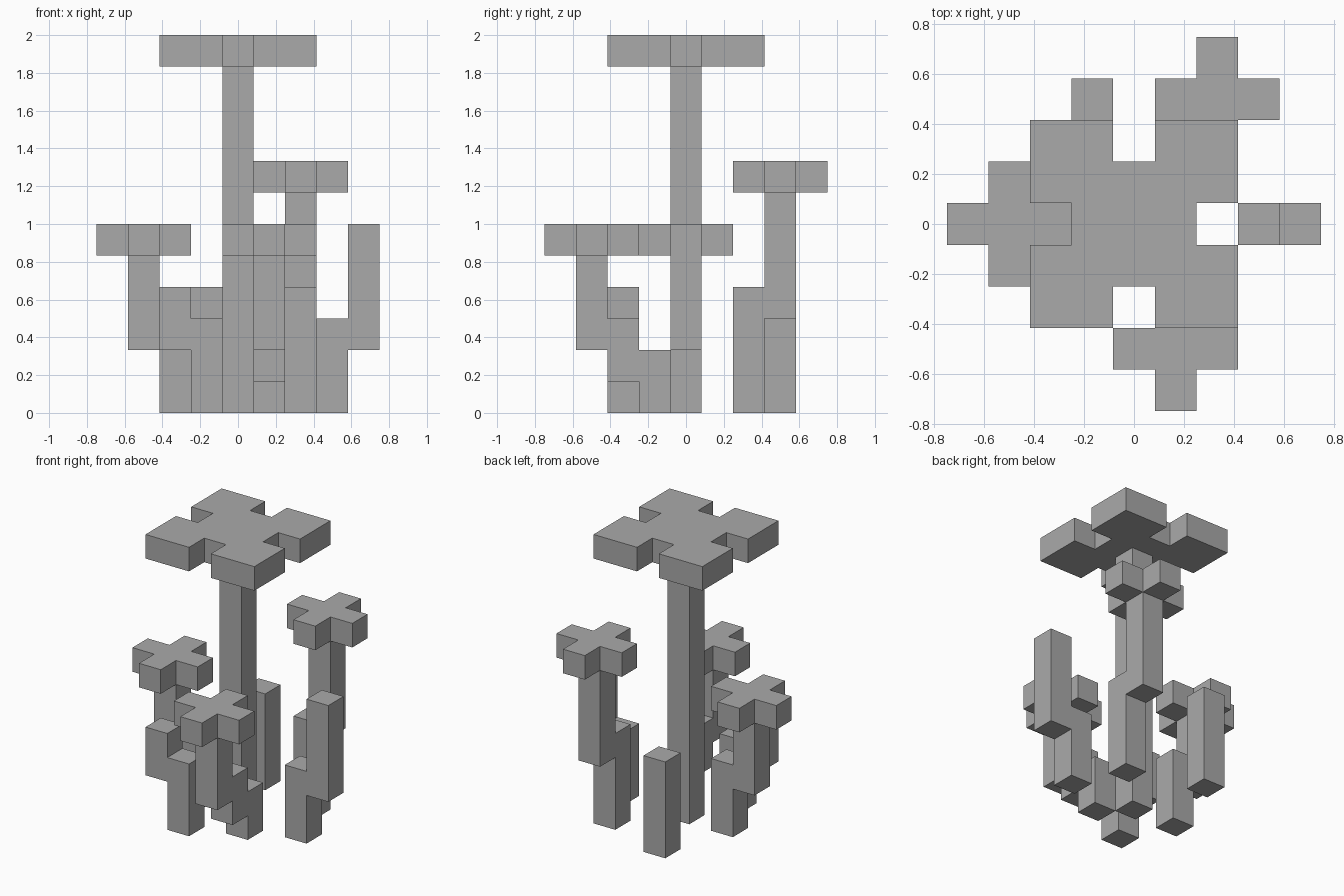
import bpy, bmesh
from mathutils import Vector

if "Cube" in bpy.data.objects:
    bpy.data.objects.remove(bpy.data.objects["Cube"], do_unlink=True)

UNIT = 1 / 6  # edge of one block

grey = bpy.data.materials.new("plain_grey")
grey.use_nodes = True
grey.diffuse_color = (0.4, 0.4, 0.4, 1)
grey.node_tree.nodes["Principled BSDF"].inputs["Base Color"].default_value = (0.4, 0.4, 0.4, 1)


def column(x, y, bottom, top):
    """Blocks stacked from bottom to top at one grid place."""
    return {(x, y, z) for z in range(bottom, top)}


def block_skin(name, blocks):
    """One closed mesh around a set of grid blocks, with flat areas merged."""
    bm = bmesh.new()
    for block in blocks:
        centre = Vector(block) + Vector((0, 0, 0.5))
        for axis in range(3):
            for sign in (-1, 1):
                normal = Vector((0, 0, 0))
                normal[axis] = sign
                if tuple(int(c) for c in Vector(block) + normal) in blocks:
                    continue
                u = Vector((0, 0, 0))
                u[(axis + 1) % 3] = 0.5
                v = normal.cross(u)
                middle = centre + normal * 0.5
                corners = (-u - v, u - v, u + v, v - u)
                bm.faces.new([bm.verts.new((middle + c) * UNIT) for c in corners])
    bmesh.ops.remove_doubles(bm, verts=bm.verts, dist=0.001)
    bmesh.ops.dissolve_limit(bm, angle_limit=0.01, verts=bm.verts, edges=bm.edges)
    mesh = bpy.data.meshes.new(name)
    bm.to_mesh(mesh)
    bm.free()
    mesh.materials.append(grey)
    bpy.context.collection.objects.link(bpy.data.objects.new(name, mesh))


def small_cap(name, x, y, z):
    """Plus-shaped cap, one block thick."""
    arms = ((0, 0), (1, 0), (-1, 0), (0, 1), (0, -1))
    block_skin(name, {(x + i, y + j, z) for i, j in arms})


# Tall centre mushroom: straight stalk and wide cap notched mid-side
block_skin("centre_stalk", column(0, 0, 0, 11))
span = range(-2, 3)
block_skin("centre_cap", {(i, j, 11) for i in span for j in span
                          if abs(i) + abs(j) != 2 or i * j != 0})

# Stepped stalks that carry small caps
block_skin("back_stalk", column(2, 2, 0, 4) | column(2, 3, 3, 7))
small_cap("back_cap", 2, 3, 7)
block_skin("right_stalk", column(-2, 0, 0, 3) | column(-3, 0, 2, 5))
small_cap("right_cap", -3, 0, 5)
block_skin("front_stalk", column(1, -1, 0, 2) | column(1, -2, 1, 3) | column(1, -3, 2, 5))
small_cap("front_cap", 1, -3, 5)

# Bare sprouts without caps
block_skin("left_sprout", column(3, 0, 0, 3) | column(4, 0, 2, 6))
block_skin("front_right_sprout", column(-1, -2, 0, 3) | column(-2, -2, 2, 4))
block_skin("back_sprout", column(-1, 3, 0, 4))
